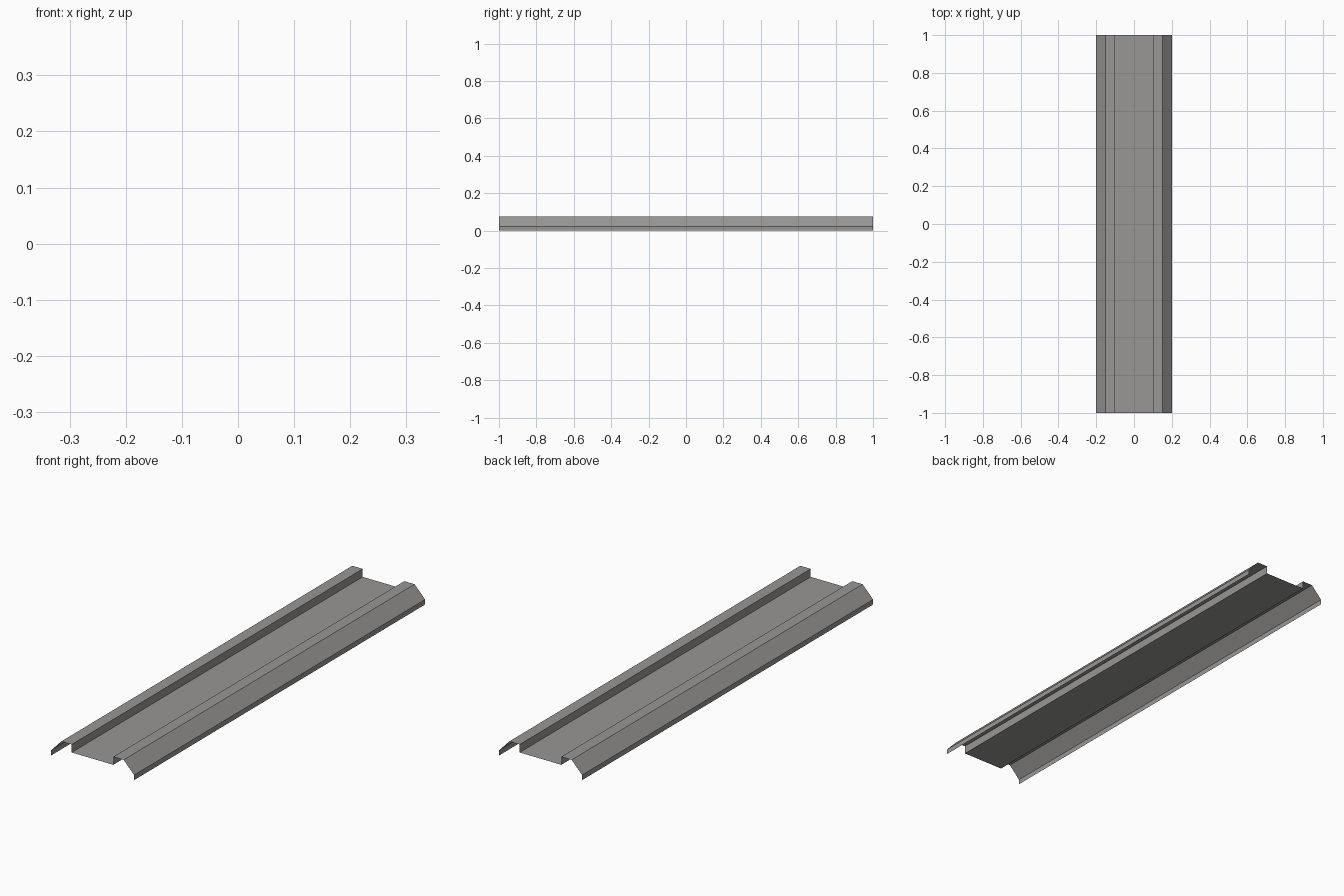
import bpy
import bmesh

if "Cube" in bpy.data.objects:
    bpy.data.objects.remove(bpy.data.objects["Cube"])

# Weathered grey sheet metal
metal = bpy.data.materials.new("warm grey metal")
metal.diffuse_color = (0.32, 0.31, 0.30, 1.0)
metal.use_nodes = True
metal.node_tree.nodes["Principled BSDF"].inputs["Base Color"].default_value = metal.diffuse_color

# Half of the folded cross-section (x, z), from centre to outer lip
half = [(0.10, 0.04), (0.10, 0.075), (0.15, 0.075), (0.20, 0.022), (0.20, 0.0)]
profile = [(-x, z) for x, z in reversed(half)] + half

# Thin folded sheet: profile swept along y
bm = bmesh.new()
front = [bm.verts.new((x, -1.0, z)) for x, z in profile]
edges = [bm.edges.new(pair) for pair in zip(front, front[1:])]
swept = bmesh.ops.extrude_edge_only(bm, edges=edges)["geom"]
bmesh.ops.translate(bm, vec=(0, 2, 0),
                    verts=[g for g in swept if isinstance(g, bmesh.types.BMVert)])

# Make the upper side the outside
bmesh.ops.recalc_face_normals(bm, faces=bm.faces)
bm.normal_update()
if sum(f.normal.z * f.calc_area() for f in bm.faces) < 0:
    bmesh.ops.reverse_faces(bm, faces=bm.faces)

mesh = bpy.data.meshes.new("folded_sheet_panel")
bm.to_mesh(mesh)
bm.free()
mesh.materials.append(metal)
bpy.context.collection.objects.link(bpy.data.objects.new("folded_sheet_panel", mesh))
